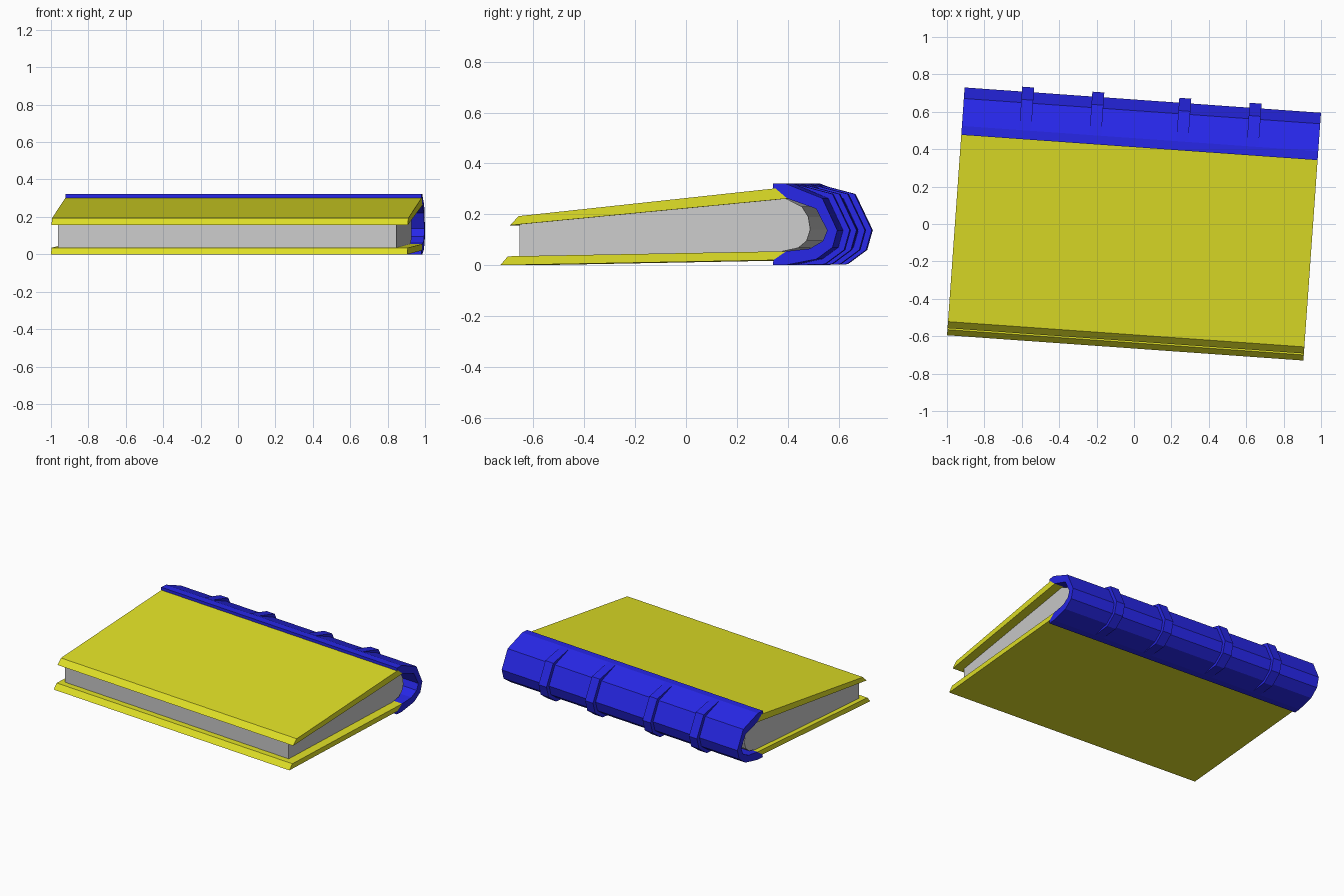
import bpy, bmesh, math

if "Cube" in bpy.data.objects:
    bpy.data.objects.remove(bpy.data.objects["Cube"])

TILT = math.radians(-4.06)   # the whole book lies slightly turned


def material(name, color):
    m = bpy.data.materials.new(name)
    m.diffuse_color = color
    m.use_nodes = True
    m.node_tree.nodes["Principled BSDF"].inputs["Base Color"].default_value = m.diffuse_color
    return m


YELLOW = material("cover_yellow", (0.75, 0.75, 0.02, 1))
BLUE = material("spine_blue", (0.02, 0.02, 0.8, 1))


def extrude_profile(name, profile, x0, x1, mat=None):
    """Solid made by sweeping a (y, z) outline from x0 to x1."""
    bm = bmesh.new()
    face = bm.faces.new([bm.verts.new((x0, y, z)) for y, z in profile])
    ext = bmesh.ops.extrude_face_region(bm, geom=[face])
    moved = [v for v in ext["geom"] if isinstance(v, bmesh.types.BMVert)]
    bmesh.ops.translate(bm, verts=moved, vec=(x1 - x0, 0, 0))
    bmesh.ops.recalc_face_normals(bm, faces=bm.faces)
    mesh = bpy.data.meshes.new(name)
    bm.to_mesh(mesh)
    bm.free()
    obj = bpy.data.objects.new(name, mesh)
    bpy.context.collection.objects.link(obj)
    obj.rotation_euler.z = TILT
    if mat:
        mesh.materials.append(mat)
    return obj


HALF = 0.955

# Cover boards with bevelled front and back edges
extrude_profile("bottom_cover", [(-0.664, 0), (0.412, 0.02), (0.463, 0.055), (-0.634, 0.035)],
                -HALF, HALF, YELLOW)
extrude_profile("top_cover", [(-0.626, 0.157), (0.467, 0.262), (0.42, 0.302), (-0.591, 0.193)],
                -HALF, HALF, YELLOW)

# Page block with rounded back
extrude_profile("pages", [(-0.593, 0.034), (0.44, 0.054), (0.505, 0.068), (0.538, 0.095),
                          (0.553, 0.14), (0.545, 0.19), (0.52, 0.23), (0.455, 0.263),
                          (-0.593, 0.162)], -0.922, 0.892)

# Spine wrapped around the back of the covers
outer = [(0.458, 0.322), (0.605, 0.263), (0.664, 0.137), (0.645, 0.07), (0.582, 0.024), (0.458, 0)]
inner = [(0.412, 0.02), (0.463, 0.055), (0.555, 0.065), (0.607, 0.095), (0.624, 0.137),
         (0.58, 0.222), (0.467, 0.262), (0.42, 0.302)]
extrude_profile("spine", [(0.41, 0.322)] + outer + [(0.41, 0)] + inner + [(0.41, 0.302)],
                -HALF, HALF, BLUE)

# Raised ribs across the spine
rib_outer = [(0.463, 0.322), (0.622, 0.28), (0.69, 0.138), (0.668, 0.06), (0.592, 0.004), (0.463, 0)]
for i, x in enumerate((-0.616, -0.24, 0.226, 0.603)):
    extrude_profile(f"spine_rib_{i + 1}", rib_outer + outer[-2:0:-1], x - 0.032, x + 0.032, BLUE)
